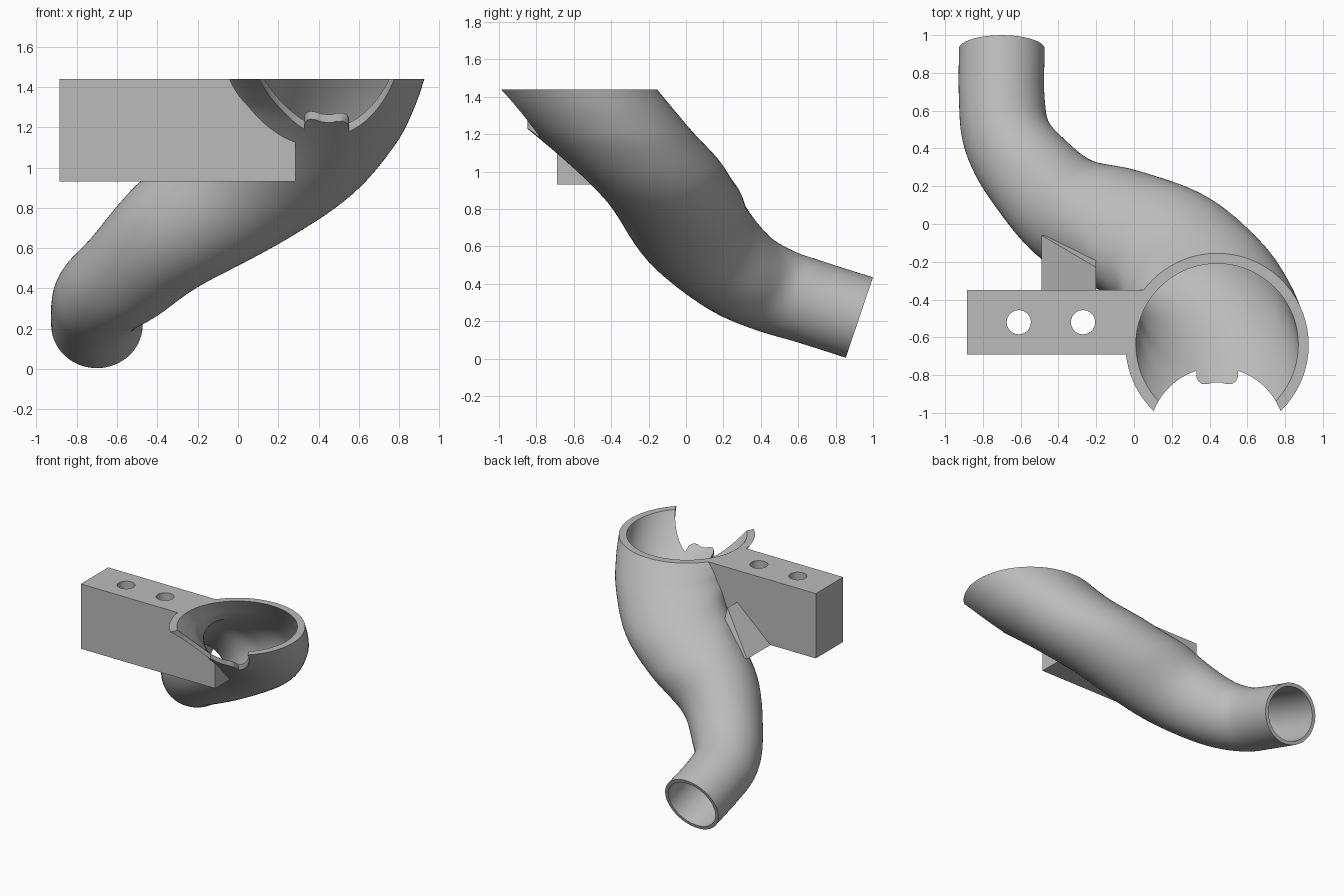
import bpy, bmesh, math
from mathutils import Vector

if "Cube" in bpy.data.objects:
    bpy.data.objects.remove(bpy.data.objects["Cube"])

grey = bpy.data.materials.new("warm grey")
grey.diffuse_color = (0.5, 0.5, 0.5, 1)
grey.use_nodes = True
grey.node_tree.nodes["Principled BSDF"].inputs["Base Color"].default_value = grey.diffuse_color

# Pipe sections: centre, section normal, outer radius
SECTIONS = [
    ((.44, -.64, 1.44), (0, 0, -1), .485),
    ((.42, -.52, 1.33), (-.08, 0, -1), .455),
    ((.37, -.38, 1.20), (-.2, 0, -.98), .42),
    ((.22, -.19, 1.02), (-.4, 0, -.92), .38),
    ((-.02, -.06, .86), (-.6, 0, -.8), .345),
    ((-.34, .065, .665), (-.75, .35, -.55), .295),
    ((-.55, .27, .47), (-.58, .6, -.5), .255),
    ((-.67, .46, .37), (-.25, .85, -.42), .235),
    ((-.70, .66, .305), (0, .947, -.32), .227),
    ((-.70, .927, .22), (0, .947, -.32), .227),
]
SEG, SUB = 72, 7


def finish(name, bm):
    bmesh.ops.recalc_face_normals(bm, faces=bm.faces)
    mesh = bpy.data.meshes.new(name)
    bm.to_mesh(mesh)
    bm.free()
    mesh.materials.append(grey)
    ob = bpy.data.objects.new(name, mesh)
    bpy.context.collection.objects.link(ob)
    return ob


def boolean(ob, cutter, op='DIFFERENCE'):
    mod = ob.modifiers.new("cut", 'BOOLEAN')
    mod.operation, mod.object, mod.solver = op, cutter, 'EXACT'
    bpy.context.view_layer.objects.active = ob
    bpy.ops.object.modifier_apply(modifier=mod.name)
    bpy.data.objects.remove(cutter)


def smooth(ob):
    bpy.ops.object.select_all(action='DESELECT')
    ob.select_set(True)
    bpy.context.view_layer.objects.active = ob
    bpy.ops.object.shade_smooth_by_angle(angle=math.radians(35))


def spline(vals, i, t):
    p = [Vector(vals[min(max(i + k, 0), len(vals) - 1)]) for k in (-1, 0, 1, 2)]
    return .5 * (2 * p[1] + (p[2] - p[0]) * t
                 + (2 * p[0] - 5 * p[1] + 4 * p[2] - p[3]) * t * t
                 + (3 * p[1] - p[0] - 3 * p[2] + p[3]) * t ** 3)


def stations():
    """Interpolated centre, two in-plane axes, radius and position 0..1."""
    out, n_sec = [], len(SECTIONS) - 1
    centres = [s[0] for s in SECTIONS]
    normals = [Vector(s[1]).normalized() for s in SECTIONS]
    radii = [(s[2], 0, 0) for s in SECTIONS]
    u = Vector((1, 0, 0))
    for k in range(n_sec * SUB + 1):
        i = min(k // SUB, n_sec - 1)
        t = k / SUB - i
        n = spline(normals, i, t).normalized()
        u = (u - n * u.dot(n)).normalized()
        out.append((spline(centres, i, t), u.copy(), n.cross(u),
                    spline(radii, i, t).x, k / (n_sec * SUB)))
    return out


STATIONS = stations()


def ring(bm, c, u, v, r):
    return [bm.verts.new(c + r * (u * math.cos(a) + v * math.sin(a)))
            for a in (2 * math.pi * j / SEG for j in range(SEG))]


def bridge(bm, a, b):
    for j in range(SEG):
        k = (j + 1) % SEG
        bm.faces.new((a[j], a[k], b[k], b[j]))


def make_pipe():
    bm = bmesh.new()
    outer = [ring(bm, c, u, v, r) for c, u, v, r, s in STATIONS]
    inner = [ring(bm, c, u, v, r - .055 + .028 * s) for c, u, v, r, s in STATIONS]
    loop = outer + inner[::-1]
    for a, b in zip(loop, loop[1:] + loop[:1]):
        bridge(bm, a, b)
    return finish("curved_pipe", bm)


def make_core():
    """Solid pipe filling, raised above the rim, used for trimming."""
    bm = bmesh.new()
    rings = [ring(bm, c, u, v, r - .02) for c, u, v, r, s in STATIONS]
    c, u, v, r, s = STATIONS[0]
    rings.insert(0, ring(bm, c + Vector((0, 0, .1)), u, v, r - .02))
    for a, b in zip(rings, rings[1:]):
        bridge(bm, a, b)
    bm.faces.new(rings[0])
    bm.faces.new(rings[-1])
    ob = finish("core_cutter", bm)
    ob.hide_render = True
    return ob


def prism(name, pts, lo, hi, axis):
    """Extrude a polygon along z (points are x, y) or y (points are x, z)."""
    def place(p, d):
        return (p[0], p[1], d) if axis == 'z' else (p[0], d, p[1])
    bm = bmesh.new()
    a = [bm.verts.new(place(p, lo)) for p in pts]
    b = [bm.verts.new(place(p, hi)) for p in pts]
    bm.faces.new(a)
    bm.faces.new(b)
    for i in range(len(pts)):
        j = (i + 1) % len(pts)
        bm.faces.new((a[i], a[j], b[j], b[i]))
    return finish(name, bm)


# Pipe with a round scoop cut from the front rim, leaving a two-lobed tab
pipe = make_pipe()
tab = [(-.11, -.777), (-.11, -.81), (-.10, -.832), (-.08, -.846), (-.05, -.848), (-.025, -.84)]
start = math.acos(-.115 / .36)
left = [(.36 * math.cos(a), -1.12 + .36 * math.sin(a))
        for a in (math.pi + (start - math.pi) * i / 24 for i in range(25))]
half = [(-.36, -1.5)] + left + tab
outline = [(.44 + x, y) for x, y in half] + [(.44 - x, y) for x, y in half[::-1]]
scoop = prism("scoop_cutter", outline, .6, 1.7, 'z')
scoop.hide_render = True
boolean(pipe, scoop)
smooth(pipe)

# Mounting block, notched under its inner end, with two through holes
block = prism("mounting_block", [(-.885, .93), (.285, .93), (.285, 1.125), (.43, 1.125),
                                 (.43, 1.44), (-.885, 1.44)], -.69, -.35, 'y')
for hx in (-.61, -.27):
    circle = [(hx + .064 * math.cos(2 * math.pi * i / 40),
               -.52 + .064 * math.sin(2 * math.pi * i / 40)) for i in range(40)]
    hole = prism("hole_cutter", circle, .8, 1.6, 'z')
    hole.hide_render = True
    boolean(block, hole)
boolean(block, make_core())
smooth(block)

# Wedge-shaped gusset between block and pipe
gusset = prism("gusset", [(-.49, .93), (-.2, .93), (-.2, 1.19)], -.35, -.06, 'y')
for v in gusset.data.vertices:
    if v.co.y > -.2 and v.co.x > -.3:
        v.co.y = -.23 if v.co.z > 1 else -.1
boolean(gusset, make_core())
